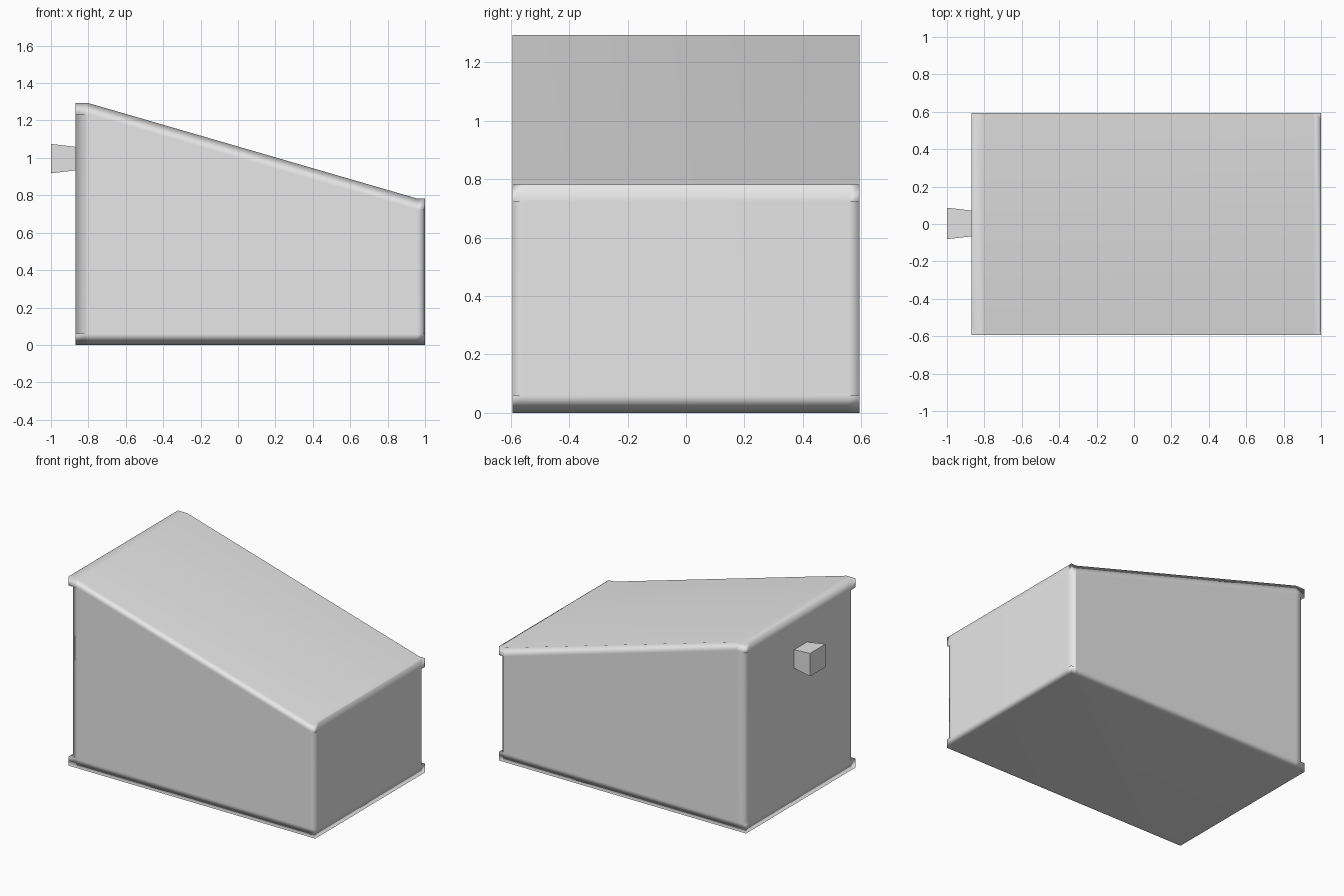
import bpy
import bmesh

cube = bpy.data.objects.get("Cube")
if cube:
    bpy.data.objects.remove(cube, do_unlink=True)

grey = bpy.data.materials.new("light_grey")
grey.use_nodes = True
grey.diffuse_color = (0.8, 0.8, 0.8, 1)
grey.node_tree.nodes["Principled BSDF"].inputs["Base Color"].default_value = (0.8, 0.8, 0.8, 1)

X0, X1, Y = -0.87, 1.0, 0.593      # footprint
RIDGE, EAVE = -0.80, 0.96          # ends of the sloping lid
HIGH, LOW, BAND = 1.293, 0.782, 0.06


def make_object(name, bm):
    bmesh.ops.recalc_face_normals(bm, faces=bm.faces[:])
    mesh = bpy.data.meshes.new(name)
    bm.to_mesh(mesh)
    bm.free()
    mesh.materials.append(grey)
    obj = bpy.data.objects.new(name, mesh)
    bpy.context.collection.objects.link(obj)
    return obj


def lid_height(x):
    t = min(max((x - RIDGE) / (EAVE - RIDGE), 0), 1)
    return HIGH + (LOW - HIGH) * t


def corner(x, y, cut_x, cut_y, x_first):
    """Outline points around one corner; the middle one exists only on the rims."""
    along_x = (x - cut_x if x > 0 else x + cut_x, y, False)
    along_y = (x, y - cut_y if y > 0 else y + cut_y, False)
    tip = (x, y, True)
    return [along_x, tip, along_y] if x_first else [along_y, tip, along_x]


# Outline, anticlockwise from the front left of the plan
outline = corner(X0, -Y, 0.06, 0.05, False)
outline += [(RIDGE, -Y, False), (EAVE, -Y, False)]
outline += corner(X1, -Y, 0.014, 0.036, True)
outline += corner(X1, Y, 0.03, 0.036, False)
outline += [(EAVE, Y, False), (RIDGE, Y, False)]
outline += corner(X0, Y, 0.03, 0.036, True)

# Wedge body: full rims at the base and lid, cut corners between them
bm = bmesh.new()


def ring(height):
    return [bm.verts.new((x, y, height(x))) for x, y, tip in outline]


base = ring(lambda x: 0)
low = ring(lambda x: BAND)
high = ring(lambda x: lid_height(x) - BAND)
top = ring(lid_height)
count = len(outline)
ledges = []

for i in range(count):
    j = (i + 1) % count
    for a, b in ((base, low), (high, top)):
        bm.faces.new((a[i], a[j], b[j], b[i]))
    if outline[i][2]:
        h = i - 1
        bm.faces.new((low[h], low[j], high[j], high[h]))
        ledges += [bm.faces.new((r[h], r[i], r[j])) for r in (low, high)]

# Walls between the cut corners
body = [i for i in range(count) if not outline[i][2]]
for i, j in zip(body, body[1:] + body[:1]):
    if (j - i) % count == 1:
        bm.faces.new((low[i], low[j], high[j], high[i]))

# Underside and the three panels of the lid
bm.faces.new(base)
front = [i for i, p in enumerate(outline) if p[0] in (RIDGE, EAVE)]
f0, f1, b1, b0 = front
bm.faces.new([top[i] for i in (f0, f1, b1, b0)])
bm.faces.new(top[f1:b1 + 1])
bm.faces.new(top[b0:] + top[:f0 + 1])

for face in bm.faces:
    face.smooth = face not in ledges
body_obj = make_object("sloped_body", bm)
weighted = body_obj.modifiers.new("weighted_normals", 'WEIGHTED_NORMAL')
weighted.mode = 'FACE_AREA'

# Flared knob on the tall end
bm = bmesh.new()
bmesh.ops.create_cube(bm, size=1)
for v in bm.verts:
    outer = v.co.x < 0
    width, tall = (0.168, 0.157) if outer else (0.136, 0.124)
    v.co = (-1.0 if outer else X0 + 0.01, 0.003 + v.co.y * width, 0.996 + v.co.z * tall)
make_object("end_knob", bm)
